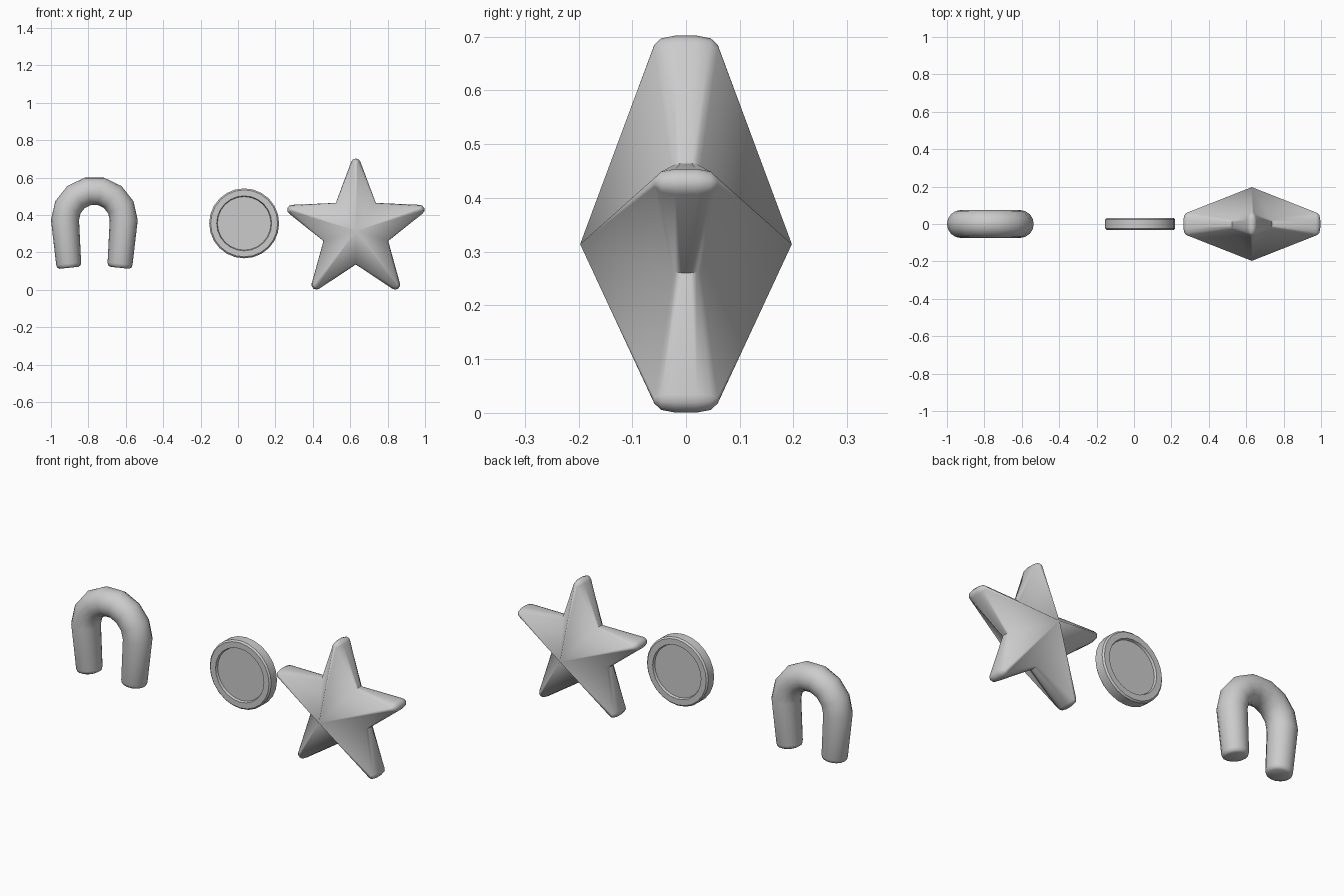
import bpy, bmesh
from math import sin, cos, pi, radians

if "Cube" in bpy.data.objects:
    bpy.data.objects.remove(bpy.data.objects["Cube"])


def finish(name, bm, angle):
    bmesh.ops.recalc_face_normals(bm, faces=bm.faces)
    me = bpy.data.meshes.new(name)
    bm.to_mesh(me)
    bm.free()
    ob = bpy.data.objects.new(name, me)
    bpy.context.collection.objects.link(ob)
    bpy.ops.object.select_all(action='DESELECT')
    ob.select_set(True)
    bpy.context.view_layer.objects.active = ob
    bpy.ops.object.shade_smooth_by_angle(angle=radians(angle))
    return ob


def skin(bm, loops):
    """Join closed loops of points with quads; return the vertex loops."""
    rings = [[bm.verts.new(p) for p in loop] for loop in loops]
    for a, b in zip(rings, rings[1:]):
        n = len(a)
        for i in range(n):
            j = (i + 1) % n
            bm.faces.new((a[i], a[j], b[j], b[i]))
    return rings


# Horseshoe: round tube swept along a seven-segment arch with tapered legs
CX, CZ, R = -0.768, 0.373, 0.157
path = []  # x, z, outward direction angle, tube radius
for i in range(8):
    a = pi * i / 7
    path.append((CX + R * cos(a), CZ + R * sin(a), a, 0.075))
tilt = radians(6)
leg = [(0.235, 0.067), (0.250, 0.063), (0.257, 0.050)]
for d, r in leg:
    dx, dz = d * sin(tilt) * 0.8, d * cos(tilt)
    path.insert(0, (CX + R - dx, CZ - dz, -tilt, r))
    path.append((CX - R + dx, CZ - dz, pi + tilt, r))
loops = []
for x, z, a, r in path:
    loops.append([(x + r * cos(t) * cos(a), r * sin(t), z + r * cos(t) * sin(a))
                  for t in [2 * pi * k / 16 for k in range(16)]])
bm = bmesh.new()
rings = skin(bm, loops)
bm.faces.new(rings[0])
bm.faces.new(rings[-1])
finish("horseshoe", bm, 50)

# Coin: lathed disc with bevelled rim and a recess on both faces
half = [(0.143, 0.020), (0.147, 0.033), (0.179, 0.033), (0.187, 0.025)]
profile = [(r, -y) for r, y in half] + [(r, y) for r, y in reversed(half)]
N = 24
bm = bmesh.new()
rings = skin(bm, [[(0.033 + r * cos(2 * pi * k / N), y, 0.355 + r * sin(2 * pi * k / N))
                   for k in range(N)] for r, y in profile])
bm.faces.new(rings[0])
bm.faces.new(rings[-1])
finish("coin", bm, 30)

# Star: five ridged arms with thick rounded tips and thin valleys
SX, SZ = 0.63, 0.317


def star_loop(arc, tip_y, valley_r, valley_y):
    pts = []
    for k in range(5):
        a = pi / 2 + k * 2 * pi / 5
        cx, cz = SX + 0.359 * cos(a), SZ + 0.359 * sin(a)
        for t in (-72, -38, 0, 38, 72):
            b = a + radians(t)
            pts.append((cx + arc * cos(b), tip_y, cz + arc * sin(b)))
        v = a + pi / 5
        pts.append((SX + valley_r * cos(v), valley_y, SZ + valley_r * sin(v)))
    return pts


half = [(0.009, 0.059, 0.173, 0.027), (0.021, 0.046, 0.180, 0.020), (0.026, 0.020, 0.182, 0.009)]
bm = bmesh.new()
rings = skin(bm, [star_loop(a, -ty, vr, -vy) for a, ty, vr, vy in half]
             + [star_loop(*h) for h in reversed(half)])
for ring, y in ((rings[0], -0.197), (rings[-1], 0.197)):
    peak = bm.verts.new((SX, y, 0.314))
    for i in range(len(ring)):
        bm.faces.new((ring[i], ring[(i + 1) % len(ring)], peak))
finish("star", bm, 60)
